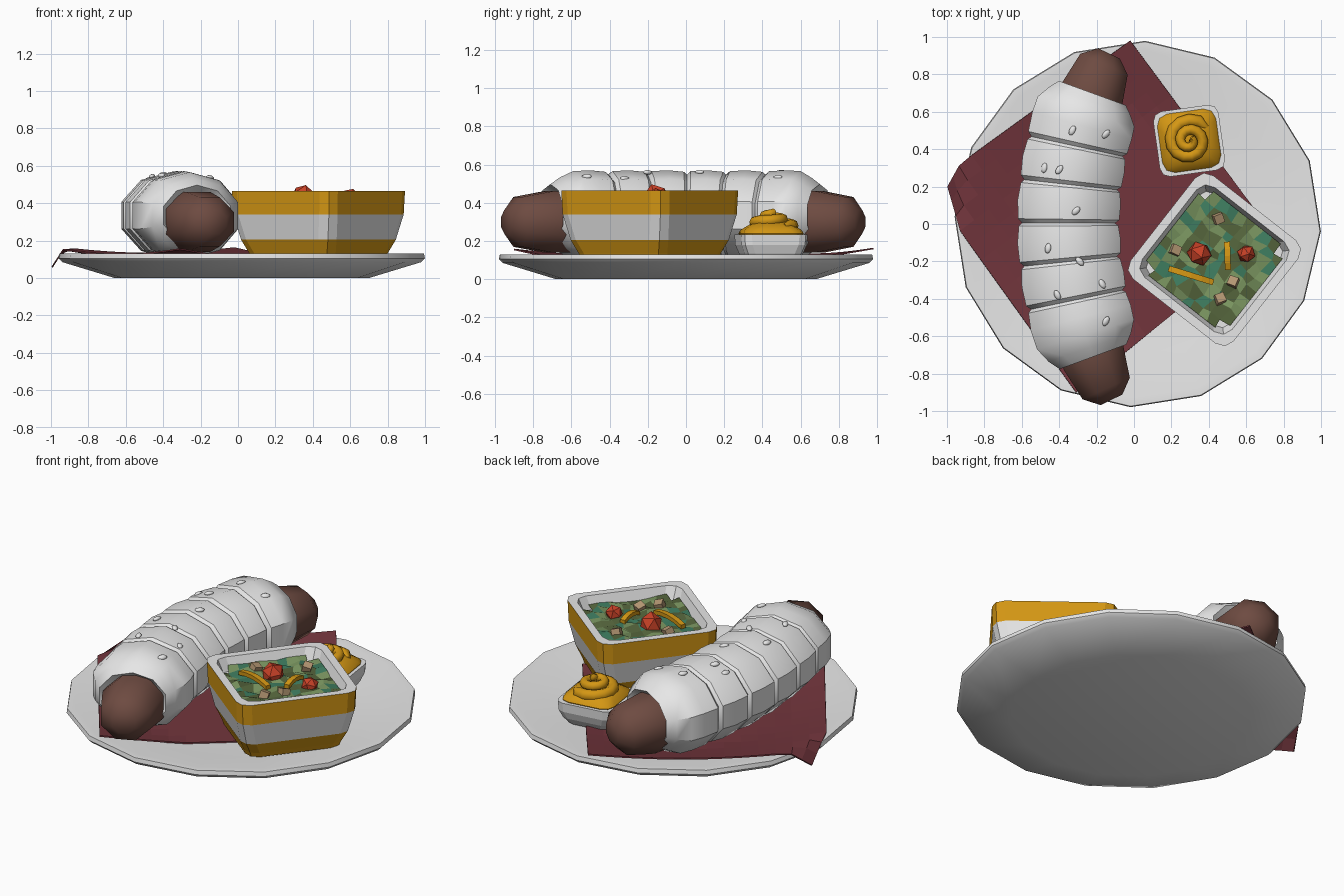
import bpy, bmesh, math, random
from mathutils import Vector

if "Cube" in bpy.data.objects:
    bpy.data.objects.remove(bpy.data.objects["Cube"])

random.seed(4)
COL = {
    "white": (0.8, 0.8, 0.8), "napkin_red": (0.17, 0.036, 0.046),
    "sausage_brown": (0.155, 0.07, 0.053), "gold": (0.66, 0.31, 0.007),
    "light_green": (0.2, 0.31, 0.12), "dark_green": (0.09, 0.13, 0.045),
    "teal_green": (0.05, 0.21, 0.12), "tomato_red": (0.58, 0.053, 0.02),
    "crouton_beige": (0.46, 0.31, 0.17)}
MAT = {}
for n, c in COL.items():
    MAT[n] = bpy.data.materials.new(n)
    MAT[n].diffuse_color = (*c, 1)


def finish(bm, name, mats, loc=(0, 0, 0), rot=(0, 0, 0), smooth=None):
    bmesh.ops.recalc_face_normals(bm, faces=bm.faces)
    me = bpy.data.meshes.new(name)
    bm.to_mesh(me)
    bm.free()
    for m in mats:
        me.materials.append(MAT[m])
    ob = bpy.data.objects.new(name, me)
    bpy.context.collection.objects.link(ob)
    ob.location, ob.rotation_euler = loc, rot
    if smooth:
        bpy.ops.object.select_all(action='DESELECT')
        ob.select_set(True)
        bpy.context.view_layer.objects.active = ob
        bpy.ops.object.shade_smooth_by_angle(angle=math.radians(smooth))
    return ob


def loft(name, rings, mats, bands=None, **kw):
    """Skin closed rings of equal length, capping both ends."""
    bm = bmesh.new()
    vs = [[bm.verts.new(p) for p in r] for r in rings]
    n = len(vs[0])
    for i in range(len(vs) - 1):
        for j in range(n):
            k = (j + 1) % n
            f = bm.faces.new((vs[i][j], vs[i][k], vs[i + 1][k], vs[i + 1][j]))
            f.material_index = bands[i] if bands else 0
    first = bm.faces.new(vs[0])
    first.material_index = bands[0] if bands else 0
    bm.faces.new(vs[-1])
    return finish(bm, name, mats, **kw)


def circle(r, z, n=16, a0=-0.04):
    return [(r * math.cos(a0 + math.tau * i / n), r * math.sin(a0 + math.tau * i / n), z)
            for i in range(n)]


def square(h, c, z):
    """Square ring with rounded corners."""
    pts = []
    for q in range(4):
        for x, y in ((h, h - c), (h - .29 * c, h - .29 * c), (h - c, h)):
            for _ in range(q):
                x, y = -y, x
            pts.append((x, y, z))
    return pts


# Plate
loft("plate", [circle(r, z) for r, z in
     ((.68, 0), (.96, .085), (.98, .105), (.975, .13), (.93, .13), (.7, .09))],
     ["white"], loc=(.02, 0, 0), smooth=40)

# Napkin: draped square with its left corner folded over the rim
bm = bmesh.new()
A, B, C, D = (Vector(p) for p in ((-.02, .98), (-1.1, .2), (-.31, -.9), (.74, -.05)))
N = 14
grid = []
for i in range(N + 1):
    for j in range(N + 1):
        u, v = i / N, j / N
        p = A.lerp(B, u).lerp(D.lerp(C, u), v)
        z = .10 + max(0, min(p.length, .98) - .6) * .17
        d = max(0, -p.x - .93)
        grid.append(bm.verts.new((p.x + d * .6, p.y, z - d * .62)))
for i in range(N):
    for j in range(N):
        a = i * (N + 1) + j
        bm.faces.new((grid[a], grid[a + 1], grid[a + N + 2], grid[a + N + 1]))
nap = finish(bm, "napkin", ["napkin_red"])
nap.modifiers.new("thickness", 'SOLIDIFY').thickness = .008


# Sausage and bun share one bent path
def path_ring(y, rx, rz, z0, n, a0=0.0):
    """Ring across the path, turned to follow its bend."""
    x, t = -.35 + .26 * y * y, Vector((.52 * y, 1)).normalized()
    pts = []
    for i in range(n):
        a = a0 + math.tau * i / n
        s = rx * math.cos(a)
        pts.append((x + t.y * s, y - t.x * s, z0 + rz * math.sin(a)))
    return pts


loft("sausage", [path_ring(y * (1 if y < 0 else .97), r, r * .94, .3, 8, math.pi / 8)
     for y, r in ((-.94, .07), (-.88, .15), (-.72, .185), (-.4, .18), (0, .18),
                  (.4, .18), (.72, .185), (.88, .15), (.94, .07))],
     ["sausage_brown"], smooth=60)

stations = [(-.66, .15), (-.71, .2), (-.66, .245), (-.59, .285)]
for k in range(6):
    y = -.61 + k * .205
    if k:
        stations += [(y - .015, .28), (y, .262), (y + .02, .285)]
    stations.append((y + .11, .29))
stations += [(.6, .285), (.66, .24), (.7, .2), (.66, .15)]
loft("bun", [path_ring(y, r, r * .81, .335, 10, math.pi / 10) for y, r in stations],
     ["white"], smooth=35)

# Seeds on the bun
for i, (x, y) in enumerate(((-.33, .5), (-.15, .48), (-.48, .3), (-.4, .29), (-.31, .07),
                            (-.46, -.13), (-.29, -.2), (-.17, -.32), (-.41, -.38), (-.15, -.52))):
    off = (x + .35 - .26 * y * y) / .285
    z = .335 + .228 * math.sqrt(max(0, 1 - off * off))
    bm = bmesh.new()
    bmesh.ops.create_icosphere(bm, subdivisions=2, radius=1)
    bmesh.ops.scale(bm, vec=(.017, .028, .012), verts=bm.verts)
    finish(bm, f"seed_{i}", ["white"], (x, y, z), (0, off * .9, random.uniform(-.9, .9)), 60)

# Salad bowl with gold bands
BOWL, TURN = (.43, -.19), math.radians(-38)
prof = ((.275, .105), (.285, .135), (.315, .205), (.345, .34), (.35, .465), (.305, .465), (.28, .39))
loft("salad_bowl", [square(h, .07, z) for h, z in prof], ["white", "gold"],
     bands=[1, 1, 0, 1, 0, 0], loc=(*BOWL, 0), rot=(0, 0, TURN))

# Salad: uneven patchwork of leaves
bm = bmesh.new()
N, H = 10, .284
vs = {}
for i in range(N + 1):
    for j in range(N + 1):
        edge = i in (0, N) or j in (0, N)
        k = 0 if edge else .018
        vs[i, j] = bm.verts.new((H * (2 * i / N - 1) + random.uniform(-k, k),
                                 H * (2 * j / N - 1) + random.uniform(-k, k),
                                 .412 + random.uniform(-.008, .014)))
for i in range(N):
    for j in range(N):
        if i in (0, N - 1) and j in (0, N - 1):
            continue
        f = bm.faces.new((vs[i, j], vs[i + 1, j], vs[i + 1, j + 1], vs[i, j + 1]))
        f.material_index = random.choices((0, 1, 2), (45, 38, 17))[0]
finish(bm, "salad_leaves", ["light_green", "dark_green", "teal_green"],
       (*BOWL, 0), (0, 0, TURN))

# Tomatoes
for i, (x, y, r) in enumerate(((.35, -.16, .068), (.6, -.16, .05))):
    bm = bmesh.new()
    bmesh.ops.create_icosphere(bm, subdivisions=1, radius=r)
    for v in bm.verts:
        v.co *= random.uniform(.95, 1.05)
    finish(bm, f"tomato_{i}", ["tomato_red"], (x, y, .432), (.3, .2, i))


def block(name, size, loc, rot, mat):
    bm = bmesh.new()
    bmesh.ops.create_cube(bm, size=1)
    bmesh.ops.scale(bm, vec=size, verts=bm.verts)
    finish(bm, name, [mat], loc, rot)


# Croutons
for i, (x, y) in enumerate(((.45, .03), (.22, -.14), (.46, -.4), (.53, -.31))):
    block(f"crouton_{i}", (.05, .05, .045), (x, y, .425), (.3, .25, i * .8 + .4), "crouton_beige")

# Cheese strips, bowed in the middle
for i, (x, y, L, a) in enumerate(((.305, -.275, .25, -.3), (.5, -.17, .15, 1.6))):
    rings = []
    for k in range(5):
        s = k / 4 * 2 - 1
        z = .446 - .018 * s * s
        rings.append([(s * L / 2, dy, z + dz) for dy, dz in
                      ((-.016, -.012), (.016, -.012), (.016, .012), (-.016, .012))])
    loft(f"cheese_strip_{i}", rings, ["gold"], loc=(x, y, 0), rot=(0, 0, a))

# Sauce cup and its swirl of mustard
CUP = dict(loc=(.295, .445, 0), rot=(0, 0, math.radians(8)))
loft("sauce_cup", [square(h, .05, z) for h, z in
     ((.13, .095), (.155, .135), (.172, .18), (.176, .235), (.15, .235), (.145, .2))],
     ["white"], **CUP)
loft("mustard_base", [square(h, c, z) for h, c, z in
     ((.145, .05, .21), (.158, .06, .24), (.15, .07, .258), (.11, .07, .285), (.05, .035, .31))],
     ["gold"], smooth=45, **CUP)
rings = []
for k in range(29):
    t = k / 28
    a, R, r = .5 + t * 2.1 * math.tau, .105 * (1 - t) + .012, .036 - .014 * t
    if k in (0, 28):
        r *= .4
    rings.append([((R + r * math.cos(b)) * math.cos(a), (R + r * math.cos(b)) * math.sin(a),
                   .275 + .075 * t + r * math.sin(b))
                  for b in (math.tau * m / 8 for m in range(8))])
loft("mustard_swirl", rings, ["gold"], smooth=50, **CUP)

for m in bpy.data.materials:
    if m.users and not m.is_grease_pencil:
        m.use_nodes = True
        m.node_tree.nodes["Principled BSDF"].inputs["Base Color"].default_value = m.diffuse_color
